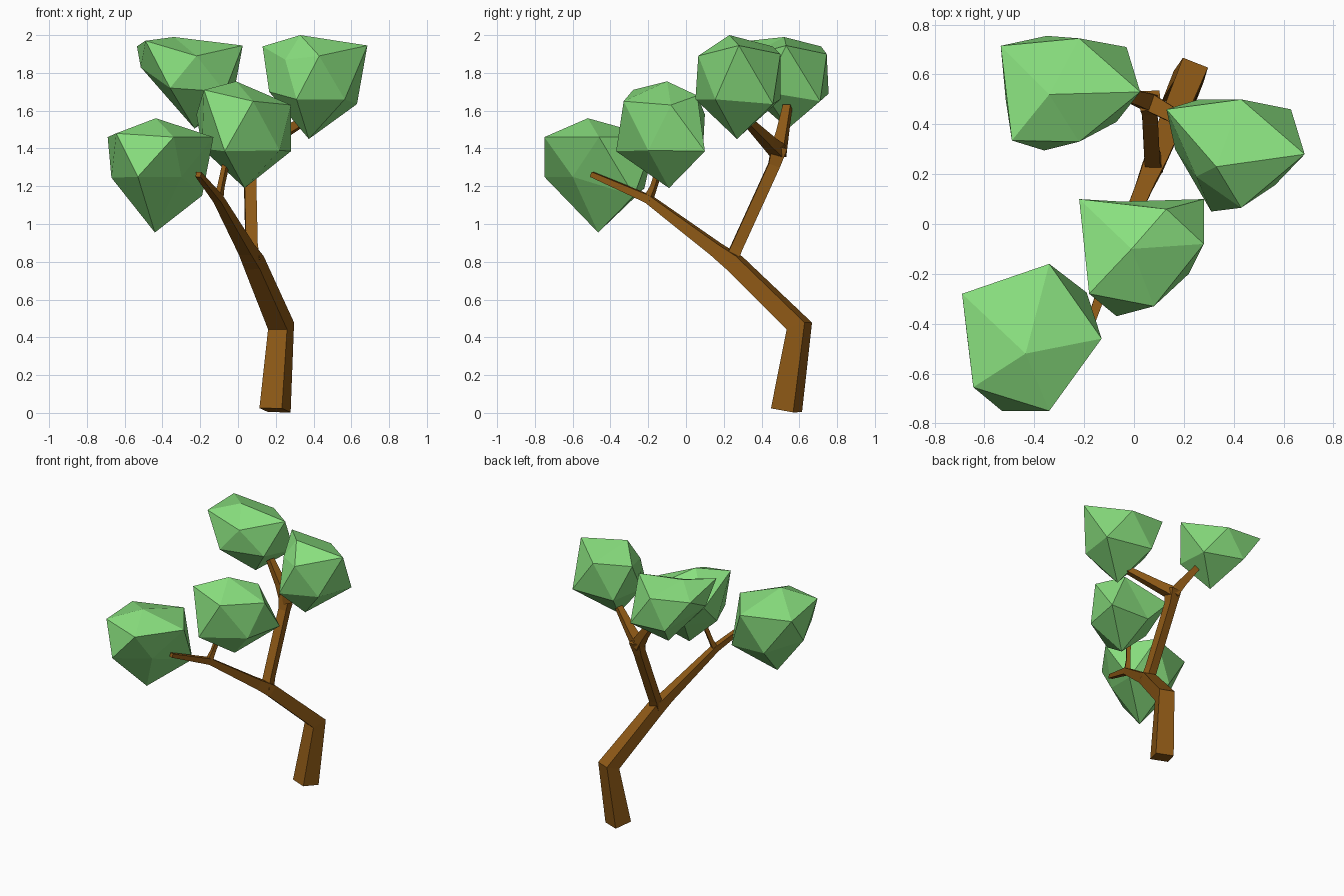
import bpy, bmesh
from mathutils import Vector as V


def material(name, rgb):
    m = bpy.data.materials.new(name)
    m.diffuse_color = (*rgb, 1)
    return m


BARK = material("bark", (0.27, 0.10, 0.008))
LEAF = material("leaf", (0.25, 0.74, 0.21))


def finish(name, bm, mat):
    bmesh.ops.recalc_face_normals(bm, faces=bm.faces)
    me = bpy.data.meshes.new(name)
    bm.to_mesh(me)
    bm.free()
    me.materials.append(mat)
    ob = bpy.data.objects.new(name, me)
    bpy.context.collection.objects.link(ob)


def limb(name, path):
    """Square tapered tube through (x, y, z, half width) points, mitred at bends."""
    pts = [V(p[:3]) for p in path]
    side = (pts[-1] - pts[0]).cross(V((0, 0, 1))).normalized()
    bm = bmesh.new()
    rings = []
    for i, p in enumerate(pts):
        t = V((0, 0, 0))
        if i > 0:
            t += (p - pts[i - 1]).normalized()
        if i < len(pts) - 1:
            t += (pts[i + 1] - p).normalized()
        t.normalize()
        a = (side - t * side.dot(t)).normalized() * path[i][3]
        b = t.cross(a)
        rings.append([bm.verts.new(p + a * u + b * v)
                      for u, v in ((-1, -1), (1, -1), (1, 1), (-1, 1))])
    for r, s in zip(rings, rings[1:]):
        for k in range(4):
            n = (k + 1) % 4
            bm.faces.new((r[k], r[n], s[n], s[k]))
    bm.faces.new(rings[0])
    bm.faces.new(rings[-1])
    finish(name, bm, BARK)


def crown(name, top, upper, lower, bottom):
    """Irregular 20-sided leaf clump: two staggered rings of five and two poles."""
    bm = bmesh.new()
    t, b = bm.verts.new(top), bm.verts.new(bottom)
    up = [bm.verts.new(p) for p in upper]
    lo = [bm.verts.new(p) for p in lower]
    for k in range(5):
        n = (k + 1) % 5
        bm.faces.new((t, up[k], up[n]))
        bm.faces.new((b, lo[k], lo[n]))
        bm.faces.new((up[k], up[n], lo[n]))
        bm.faces.new((lo[k], lo[n], up[k]))
    finish(name, bm, LEAF)


# Trunk and branches
limb("trunk", [(0.196, 0.532, 0.014, 0.064), (0.228, 0.6, 0.46, 0.054),
               (0.085, 0.255, 0.795, 0.044), (0.045, 0.16, 0.865, 0.035),
               (-0.105, -0.2, 1.133, 0.022), (-0.21, -0.5, 1.263, 0.014)])
limb("back_branch", [(0.08, 0.235, 0.8, 0.034), (0.072, 0.27, 0.88, 0.031),
                     (0.062, 0.466, 1.31, 0.031), (0.064, 0.495, 1.41, 0.041)])
limb("front_twig", [(-0.105, -0.2, 1.13, 0.02), (-0.09, -0.17, 1.2, 0.014),
                    (-0.055, -0.12, 1.36, 0.014)])
limb("left_twig", [(0.065, 0.488, 1.375, 0.036), (0.0, 0.51, 1.475, 0.028),
                   (-0.105, 0.537, 1.62, 0.021)])
limb("right_twig", [(0.062, 0.488, 1.385, 0.036), (0.15, 0.44, 1.43, 0.03),
                    (0.34, 0.33, 1.54, 0.02)])

# Leaf clumps
crown("leaf_front_left", (-0.435, -0.52, 1.56),
      [(-0.34, -0.75, 1.46), (-0.13, -0.46, 1.46), (-0.34, -0.16, 1.46),
       (-0.69, -0.28, 1.46), (-0.645, -0.655, 1.48)],
      [(-0.53, -0.75, 1.25), (-0.3, -0.6, 1.25), (-0.19, -0.275, 1.15),
       (-0.5, -0.22, 1.19), (-0.67, -0.45, 1.245)], (-0.44, -0.465, 0.955))
crown("leaf_middle", (-0.01, -0.1, 1.755),
      [(0.08, -0.33, 1.65), (0.28, -0.08, 1.63), (0.13, 0.06, 1.68),
       (-0.22, 0.1, 1.58), (-0.18, -0.28, 1.71)],
      [(-0.07, -0.37, 1.385), (0.22, -0.2, 1.39), (0.28, 0.1, 1.385),
       (-0.05, 0.09, 1.4), (-0.19, -0.1, 1.4)], (0.035, -0.09, 1.19))
crown("leaf_right", (0.33, 0.23, 2.0),
      [(0.43, 0.065, 1.89), (0.685, 0.28, 1.945), (0.43, 0.5, 1.9),
       (0.13, 0.46, 1.94), (0.25, 0.19, 1.87)],
      [(0.31, 0.05, 1.66), (0.565, 0.155, 1.66), (0.63, 0.46, 1.635),
       (0.26, 0.5, 1.66), (0.165, 0.3, 1.7)], (0.375, 0.27, 1.45))
crown("leaf_back_left", (-0.34, 0.52, 1.99),
      [(-0.22, 0.33, 1.89), (0.025, 0.53, 1.945), (-0.22, 0.745, 1.9),
       (-0.535, 0.715, 1.94), (-0.49, 0.335, 1.97)],
      [(-0.36, 0.295, 1.72), (-0.07, 0.41, 1.7), (-0.03, 0.71, 1.65),
       (-0.35, 0.755, 1.69), (-0.515, 0.5, 1.83)], (-0.23, 0.54, 1.505))
